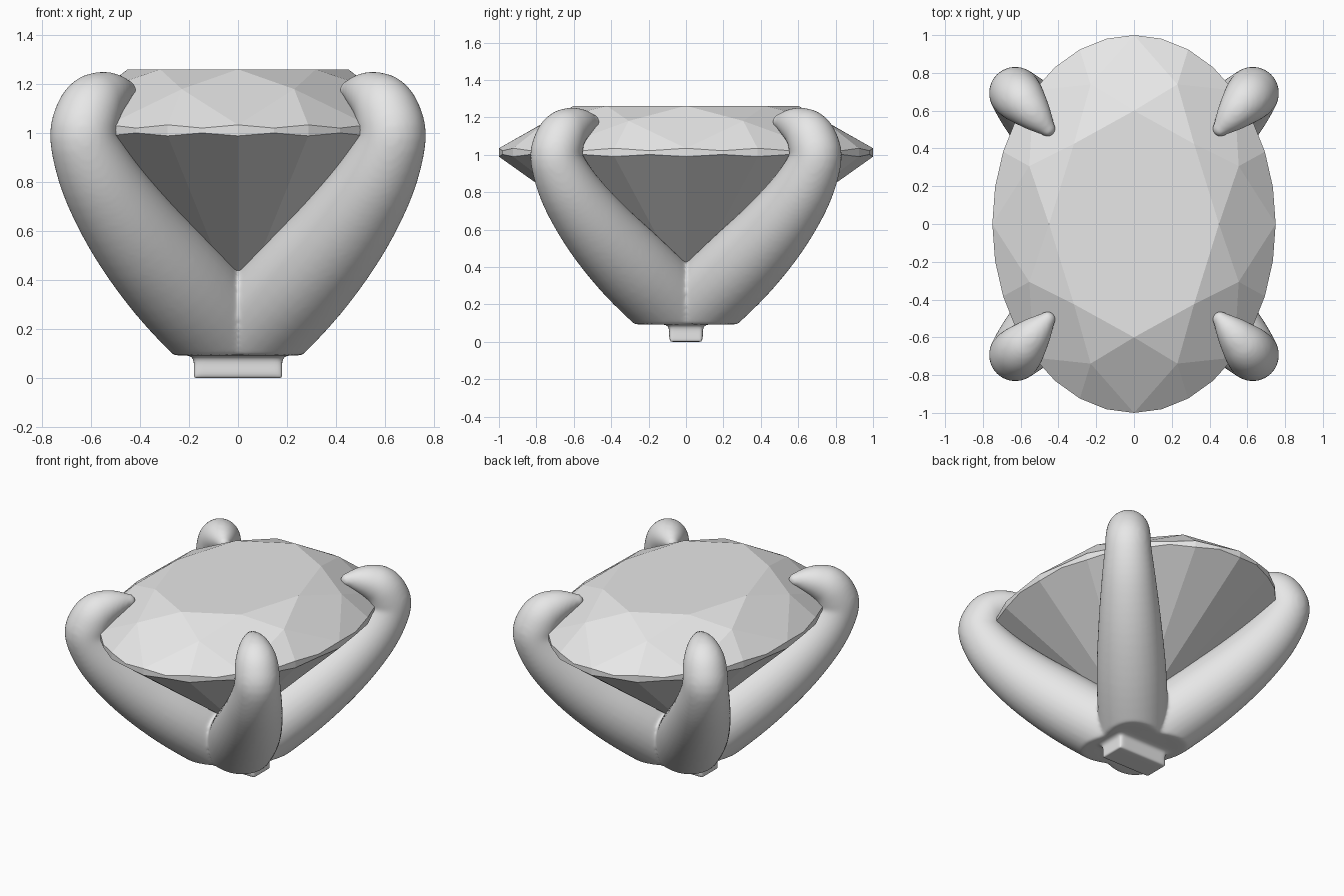
import bpy, bmesh, math
from mathutils import Vector

if "Cube" in bpy.data.objects:
    bpy.data.objects.remove(bpy.data.objects["Cube"])

def material(name, rgb):
    m = bpy.data.materials.new(name)
    m.diffuse_color = (*rgb, 1)
    m.use_nodes = True
    m.node_tree.nodes["Principled BSDF"].inputs["Base Color"].default_value = m.diffuse_color
    return m

GREY = material("light grey", (0.8, 0.8, 0.8))

def make_object(name, bm):
    bmesh.ops.recalc_face_normals(bm, faces=bm.faces)
    me = bpy.data.meshes.new(name)
    bm.to_mesh(me)
    bm.free()
    me.materials.append(GREY)
    ob = bpy.data.objects.new(name, me)
    bpy.context.collection.objects.link(ob)
    return ob

# Oval brilliant-cut gem
def gem():
    bm = bmesh.new()
    def pt(i, r, z):                       # i counts 1/32 turns
        a = 2 * math.pi * i / 32
        return bm.verts.new((0.75 * r * math.cos(a), r * math.sin(a), z))
    table = [pt(4 * k, 0.6, 1.262) for k in range(8)]
    star = [pt(4 * k + 2, 0.8, 1.181) for k in range(8)]
    upper = [pt(i, 1, 1.022 if i % 2 else 1.035) for i in range(32)]
    lower = [pt(i, 1, 1.002 if i % 2 else 0.99) for i in range(32)]
    culet = bm.verts.new((0, 0, 0.28))
    bm.faces.new(table)
    for k in range(8):
        g = lambda j: upper[(4 * k + j) % 32]
        bm.faces.new((table[k], star[k], table[(k + 1) % 8]))          # star facet
        bm.faces.new((table[k], star[k - 1], g(0), star[k]))           # kite facet
        bm.faces.new((star[k], g(0), g(1), g(2)))                      # girdle halves
        bm.faces.new((star[k], g(2), g(3), g(4)))
    for i in range(32):
        j = (i + 1) % 32
        bm.faces.new((lower[i], lower[j], upper[j], upper[i]))
    for i in range(0, 32, 2):                                          # pavilion
        bm.faces.new((culet, lower[i], lower[i + 1], lower[(i + 2) % 32]))
    return make_object("gem", bm)

# Prong path: distance from axis, height, radius
PATH = [(-0.13, 0.05, 0.20), (0.11, 0.205, 0.212), (0.385, 0.40, 0.212),
        (0.635, 0.60, 0.192), (0.83, 0.80, 0.165), (0.932, 0.97, 0.141),
        (0.918, 1.06, 0.136), (0.875, 1.118, 0.127), (0.815, 1.15, 0.107),
        (0.755, 1.167, 0.083), (0.705, 1.175, 0.058), (0.68, 1.177, 0.043)]

def smooth_path(points, steps=5):
    p = [Vector(q) for q in points]
    p = [2 * p[0] - p[1]] + p + [2 * p[-1] - p[-2]]
    out = []
    for a, b, c, d in zip(p, p[1:], p[2:], p[3:]):
        for s in range(steps):
            t = s / steps
            out.append(0.5 * (2 * b + (c - a) * t + (2 * a - 5 * b + 4 * c - d) * t * t
                              + (3 * b - a - 3 * c + d) * t ** 3))
    return out + [p[-2]]

def prong(bm, sx, sy):
    path = smooth_path(PATH)
    d = Vector((path[-1].x - path[-2].x, path[-1].y - path[-2].y)).normalized()
    end, r = path[-1].copy(), path[-1].z
    for k in range(1, 6):                  # rounded tip
        a = math.radians(17 * k)
        path.append(Vector((end.x + d.x * r * math.sin(a),
                            end.y + d.y * r * math.sin(a), r * math.cos(a))))
    out = Vector((0.672 * sx, 0.741 * sy, 0))
    side = Vector((-out.y, out.x, 0))
    up = Vector((0, 0, 1))
    part = bmesh.new()
    rings, n = [], 32
    for i, p in enumerate(path):
        t = path[min(i + 1, len(path) - 1)] - path[max(i - 1, 0)]
        t = Vector((t.x, t.y)).normalized()
        nrm = out * t.y - up * t.x
        c = out * p.x + up * p.y
        rings.append([part.verts.new(c + p.z * (math.cos(a) * nrm + math.sin(a) * side))
                      for a in (2 * math.pi * k / n for k in range(n))])
    for a, b in zip(rings, rings[1:]):
        for k in range(n):
            part.faces.new((a[k], a[(k + 1) % n], b[(k + 1) % n], b[k]))
    part.faces.new(rings[0])
    part.faces.new(rings[-1])
    # Flat underside
    cut = bmesh.ops.bisect_plane(part, geom=part.verts[:] + part.edges[:] + part.faces[:],
                                 plane_co=(0, 0, 0.093), plane_no=(0, 0, 1), clear_inner=True)
    edges = [e for e in cut["geom_cut"] if isinstance(e, bmesh.types.BMEdge)]
    bmesh.ops.holes_fill(part, edges=edges)
    bmesh.ops.recalc_face_normals(part, faces=part.faces)
    me = bpy.data.meshes.new("prong_part")
    part.to_mesh(me)
    part.free()
    bm.from_mesh(me)
    bpy.data.meshes.remove(me)

# Four-prong setting with a small foot, blended together
def setting():
    bm = bmesh.new()
    for sx in (-1, 1):
        for sy in (-1, 1):
            prong(bm, sx, sy)
    foot = bmesh.ops.create_cube(bm, size=1)["verts"]
    for v in foot:
        v.co = (v.co.x * 0.36, v.co.y * 0.18, 0.1 + v.co.z * 0.2)
    ob = make_object("prong_setting", bm)
    rm = ob.modifiers.new("blend", 'REMESH')
    rm.mode = 'VOXEL'
    rm.voxel_size = 0.012
    rm.use_smooth_shade = True
    sm = ob.modifiers.new("soften", 'SMOOTH')
    sm.factor = 0.5
    sm.iterations = 10
    return ob

gem()
setting()
